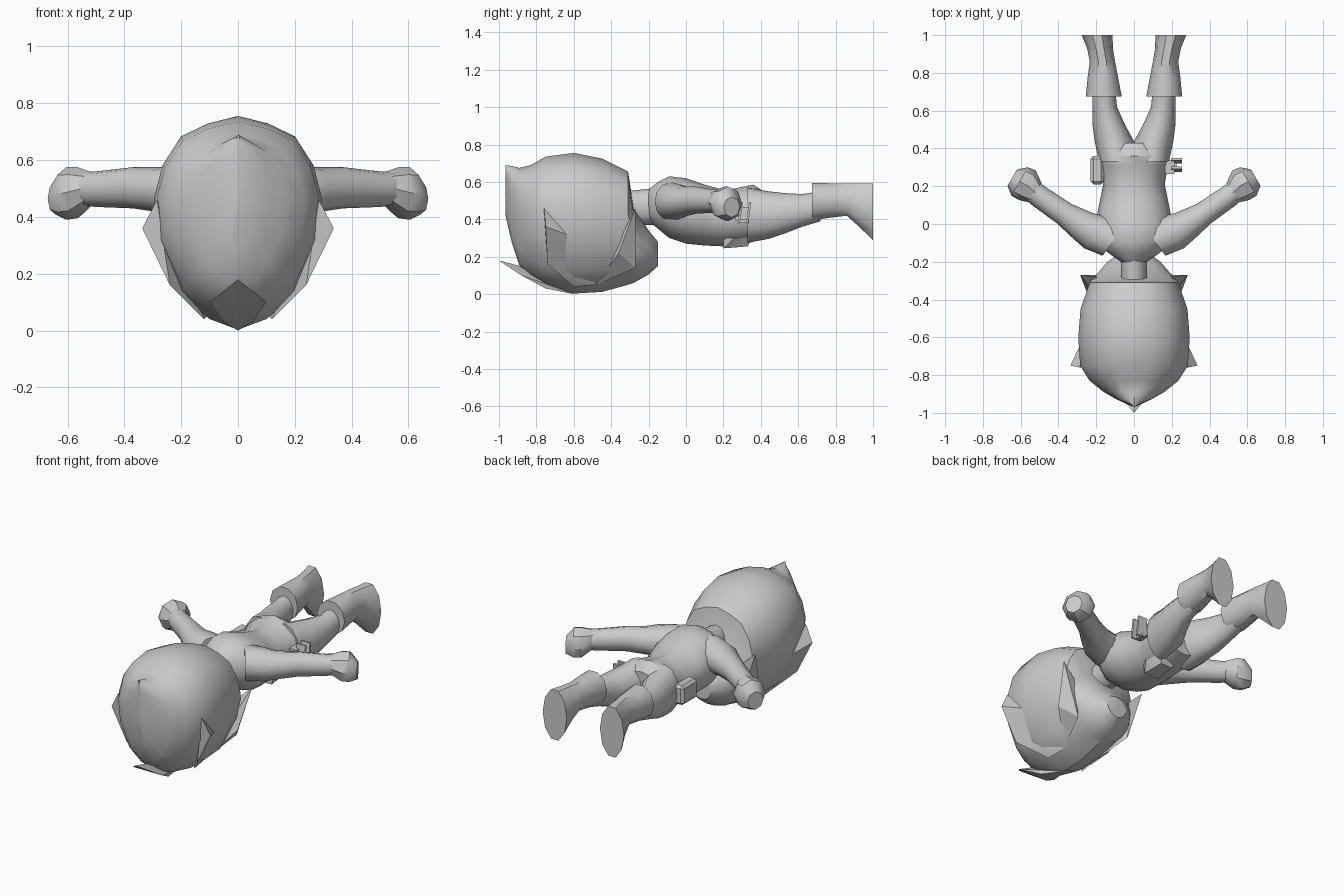
import bpy, bmesh
from math import pi, sin, cos, radians
from mathutils import Matrix, Vector

cube = bpy.data.objects.get("Cube")
if cube:
    bpy.data.objects.remove(cube)


def finish(name, bm, angle=40):
    bmesh.ops.recalc_face_normals(bm, faces=bm.faces)
    mesh = bpy.data.meshes.new(name)
    bm.to_mesh(mesh)
    bm.free()
    obj = bpy.data.objects.new(name, mesh)
    bpy.context.collection.objects.link(obj)
    bpy.ops.object.select_all(action='DESELECT')
    obj.select_set(True)
    bpy.context.view_layer.objects.active = obj
    bpy.ops.object.shade_smooth_by_angle(angle=radians(angle))
    return obj


def skin(name, loops, angle=40):
    """Bridge equal-sized point loops and cap both ends."""
    bm = bmesh.new()
    rows = [[bm.verts.new(p) for p in loop] for loop in loops]
    n = len(rows[0])
    for a, b in zip(rows, rows[1:]):
        for i in range(n):
            j = (i + 1) % n
            bm.faces.new((a[i], a[j], b[j], b[i]))
    bm.faces.new(rows[0])
    bm.faces.new(rows[-1])
    return finish(name, bm, angle)


def tube(name, rings, side=1, yaw=0, n=12):
    """Rings are x, y, bottom z, top z, half width."""
    loops = []
    for x, y, z0, z1, w in rings:
        loop = []
        for k in range(n):
            t = 2 * pi * k / n
            u = w * cos(t)
            loop.append((side * (x + u * cos(yaw)), y + u * sin(yaw),
                         (z0 + z1) / 2 + (z1 - z0) / 2 * sin(t)))
        loops.append(loop)
    return skin(name, loops)


def hull(name, points, side=1):
    bm = bmesh.new()
    for x, y, z in points:
        bm.verts.new((side * x, y, z))
    res = bmesh.ops.convex_hull(bm, input=bm.verts)
    loose = [v for v in bm.verts if not v.link_faces]
    bmesh.ops.delete(bm, geom=loose, context='VERTS')
    return finish(name, bm, 25)


def box(name, center, size, tilt=0, bevel=0.0):
    bm = bmesh.new()
    m = (Matrix.Translation(Vector(center)) @ Matrix.Rotation(tilt, 4, 'X')
         @ Matrix.Diagonal((*size, 1)))
    bmesh.ops.create_cube(bm, size=1, matrix=m)
    if bevel:
        bmesh.ops.bevel(bm, geom=bm.edges[:], offset=bevel, segments=1, affect='EDGES')
    return finish(name, bm, 25)


# Head: one half section, scaled along the length
half = [(0, 1), (.36, .965), (.68, .905), (.9, .77), (1, .62), (.95, .4),
        (.68, .16), (.34, .05)]
section = half + [(0, 0)] + [(-x, z) for x, z in reversed(half[1:])]
head = [(-.965, .012, .42, .69), (-.93, .09, .27, .685), (-.89, .16, .15, .675),
        (-.83, .235, .09, .69), (-.75, .285, .04, .735), (-.6, .295, .003, .755),
        (-.45, .283, .012, .725), (-.31, .235, .05, .655), (-.28, .21, .06, .47),
        (-.2, .14, .105, .34), (-.15, .07, .15, .28)]
skin("head", [[(w * x, y, z0 + (z1 - z0) * z) for x, z in section]
              for y, w, z0, z1 in head], 35)

# Forelock spike
hull("forelock", [(0, -1, .18), (.1, -.88, .1), (-.1, -.88, .1),
                  (0, -.85, .14), (.05, -.75, .03), (-.05, -.75, .03), (0, -.6, 0)])

# Torso and neck
tube("neck", [(0, -.32, .37, .55, .07), (0, -.14, .37, .57, .07)])
tube("torso", [(0, -.2, .39, .56, .07), (0, -.15, .35, .6, .14), (0, -.09, .3, .63, .19),
               (0, 0, .27, .62, .205), (0, .1, .26, .585, .185), (0, .21, .255, .555, .163),
               (0, .31, .265, .575, .18), (0, .36, .28, .585, .19), (0, .43, .3, .54, .18)])

for side, tag in ((1, "left"), (-1, "right")):
    # Side locks flaring off the head
    hull("front_lock_" + tag, [(.285, -.76, .46), (.337, -.75, .36), (.24, -.74, .16),
                               (.12, -.6, .04), (.11, -.48, .05), (.285, -.64, .32)], side)
    hull("rear_lock_" + tag, [(.285, -.27, .46), (.2, -.28, .38), (.11, -.48, .05),
                              (.25, -.36, .22), (.18, -.27, .14)], side)

    # Arm and mitten hand
    tube("arm_" + tag, [(.1, -.08, .39, .6, .11), (.2, -.045, .4, .59, .105),
                        (.27, -.01, .415, .575, .085), (.37, .055, .43, .575, .064),
                        (.5, .145, .435, .56, .06), (.55, .185, .44, .56, .058)],
         side, radians(-53))
    tube("hand_" + tag, [(.52, .165, .44, .56, .06), (.565, .205, .395, .575, .09),
                         (.605, .225, .39, .575, .087), (.645, .245, .41, .52, .05)],
         side, radians(-60), 8)

    # Leg, boot and sole
    tube("leg_" + tag, [(.085, .33, .275, .57, .1), (.105, .44, .295, .55, .104),
                        (.135, .53, .325, .54, .085), (.155, .62, .36, .535, .065),
                        (.16, .72, .39, .55, .06)], side)
    tube("boot_" + tag, [(.16, .675, .39, .6, .095), (.165, .78, .405, .597, .08),
                         (.167, .86, .415, .595, .067), (.18, .93, .35, .597, .068),
                         (.195, 1, .28, .6, .082)], side, 0, 10)

# Belly pouch and hip pouch
hull("belly_pouch", [(.04 + x, y, z) for x, y, z in
                     ((-.09, .26, .3), (.09, .26, .3), (-.05, .2, .245), (.05, .2, .245),
                      (-.04, .33, .255), (.04, .33, .255), (-.06, .2, .3), (.06, .2, .3),
                      (-.05, .35, .3), (.05, .35, .3))])
box("hip_pouch", (-.195, .285, .42), (.07, .15, .12), 0, .015)

# Hip holder with two slanted plates
box("holder", (.19, .3, .43), (.05, .07, .07))
for y in (.29, .335):
    box("holder_plate", (.225, y, .435), (.06, .012, .115), radians(-8))
box("holder_link", (.215, .312, .39), (.02, .05, .02))
